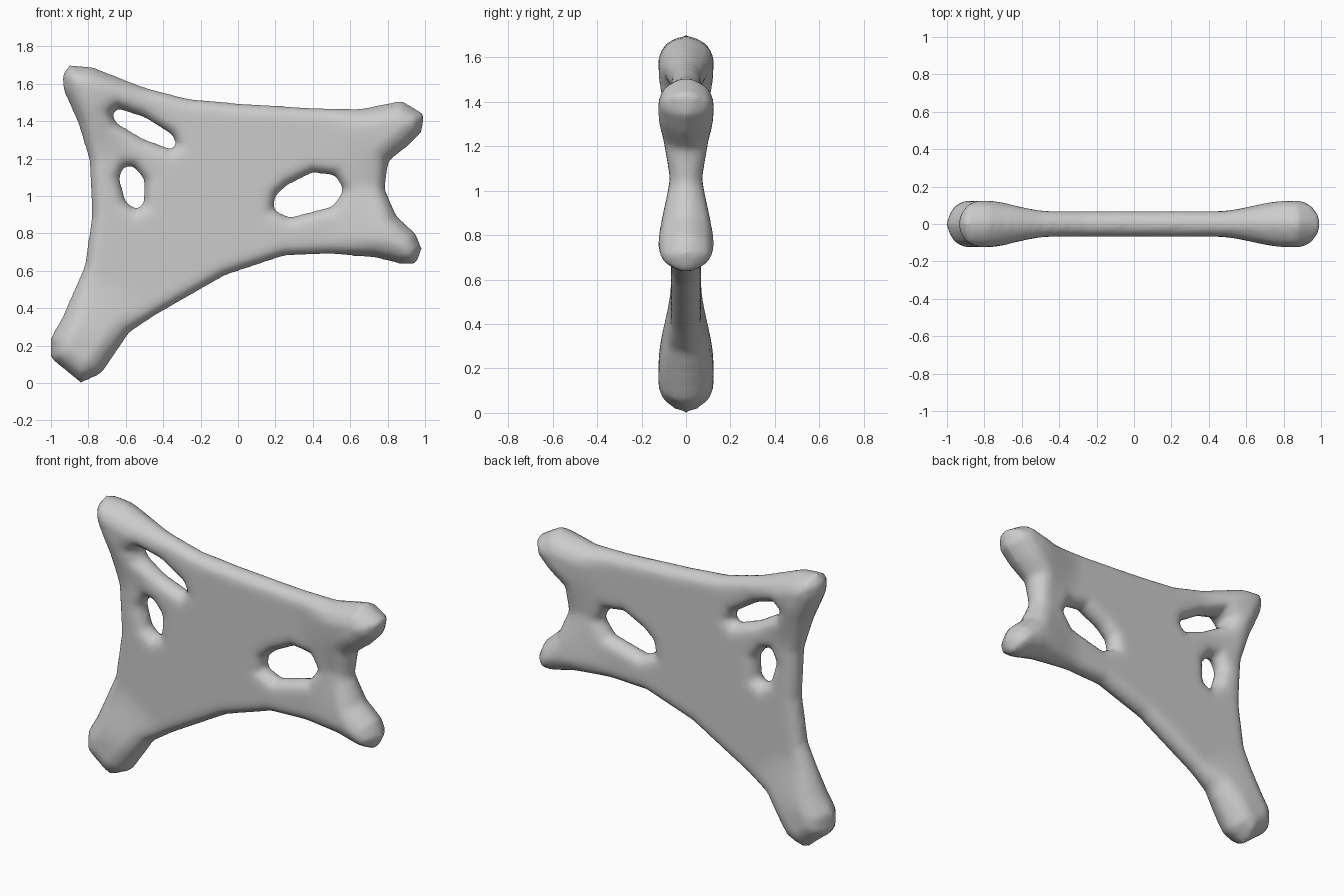
import bpy, bmesh
from mathutils import Vector
from mathutils.geometry import intersect_point_line

if "Cube" in bpy.data.objects:
    bpy.data.objects.remove(bpy.data.objects["Cube"])

R = 0.068            # half thickness of the plate, also its edge rounding
SWELL = 0.055        # extra half thickness at the four tips

# outline and the three openings, as (x, z) seen from the front
outline = [(-.94, 1.65), (-.90, 1.70), (-.78, 1.69), (-.50, 1.58), (-.27, 1.52), (0, 1.495),
           (.41, 1.47), (.65, 1.465), (.875, 1.51), (1, 1.435), (.98, 1.34), (.90, 1.26),
           (.805, 1.185), (.785, 1.035), (.85, .89), (.95, .80), (.985, .715), (.95, .635),
           (.875, .635), (.735, .67), (.49, .69), (.245, .68), (-.07, .575), (-.445, .36),
           (-.58, .27), (-.73, .05), (-.84, 0), (-1, .13), (-1, .245), (-.94, .35),
           (-.82, .625), (-.78, .90), (-.795, 1.195), (-.855, 1.39), (-.935, 1.57)]
holes = [
    [(-.67, 1.44), (-.64, 1.465), (-.50, 1.42), (-.35, 1.325), (-.33, 1.275), (-.355, 1.25),
     (-.505, 1.305), (-.65, 1.39)],
    [(-.635, 1.095), (-.605, 1.165), (-.555, 1.155), (-.50, 1.085), (-.505, .955), (-.55, .93),
     (-.60, .97)],
    [(.19, .925), (.20, 1.0), (.26, 1.055), (.40, 1.125), (.52, 1.11), (.565, 1.03),
     (.505, .945), (.275, .885)],
]
tips = [Vector(p) for p in ((-.86, 1.6), (.89, 1.38), (.89, .735), (-.84, .15))]

# filled flat curve with rounded edges
curve = bpy.data.curves.new("webbed_plate", 'CURVE')
curve.dimensions = '2D'
curve.fill_mode = 'BOTH'
curve.bevel_depth = R
curve.bevel_resolution = 3
curve.offset = -R
for loop in [outline] + holes:
    s = curve.splines.new('POLY')
    s.points.add(len(loop) - 1)
    for p, (x, z) in zip(s.points, loop):
        p.co = (x, z, 0, 1)
    s.use_cyclic_u = True
plate = bpy.data.objects.new("webbed_plate", curve)
bpy.context.collection.objects.link(plate)
bpy.context.view_layer.objects.active = plate
plate.select_set(True)
bpy.ops.object.convert(target='MESH')
plate = bpy.context.object

# weld caps to edges, then remesh to an even surface
bm = bmesh.new()
bm.from_mesh(plate.data)
bmesh.ops.remove_doubles(bm, verts=bm.verts, dist=0.0005)
bmesh.ops.recalc_face_normals(bm, faces=bm.faces)
bm.to_mesh(plate.data)
bm.free()
rm = plate.modifiers.new("even", 'REMESH')
rm.mode = 'VOXEL'
rm.voxel_size = 0.02
sm = plate.modifiers.new("soften", 'SMOOTH')
sm.factor = 0.5
sm.iterations = 3
for m in ("even", "soften"):
    bpy.ops.object.modifier_apply(modifier=m)


def smooth(t):
    t = max(0.0, min(1.0, t))
    return t * t * (3 - 2 * t)


def edge_distance(p):
    best = 9.0
    for i in range(len(outline)):
        a, b = Vector(outline[i - 1]), Vector(outline[i])
        q, t = intersect_point_line(p, a, b)
        best = min(best, (p - a.lerp(b, max(0, min(1, t))).to_2d()).length)
    return best


# swell the tips into knobs and stand the plate upright
for v in plate.data.vertices:
    p = Vector((v.co.x, v.co.y))
    w = max(smooth((0.45 - (p - t).length) / 0.38) for t in tips)
    k = 1.0
    if w > 0:
        k += SWELL / R * w * min(1, edge_distance(p) / 0.1) ** 0.5
    v.co = (v.co.x, -v.co.z * k, v.co.y)
bpy.ops.object.shade_smooth()
